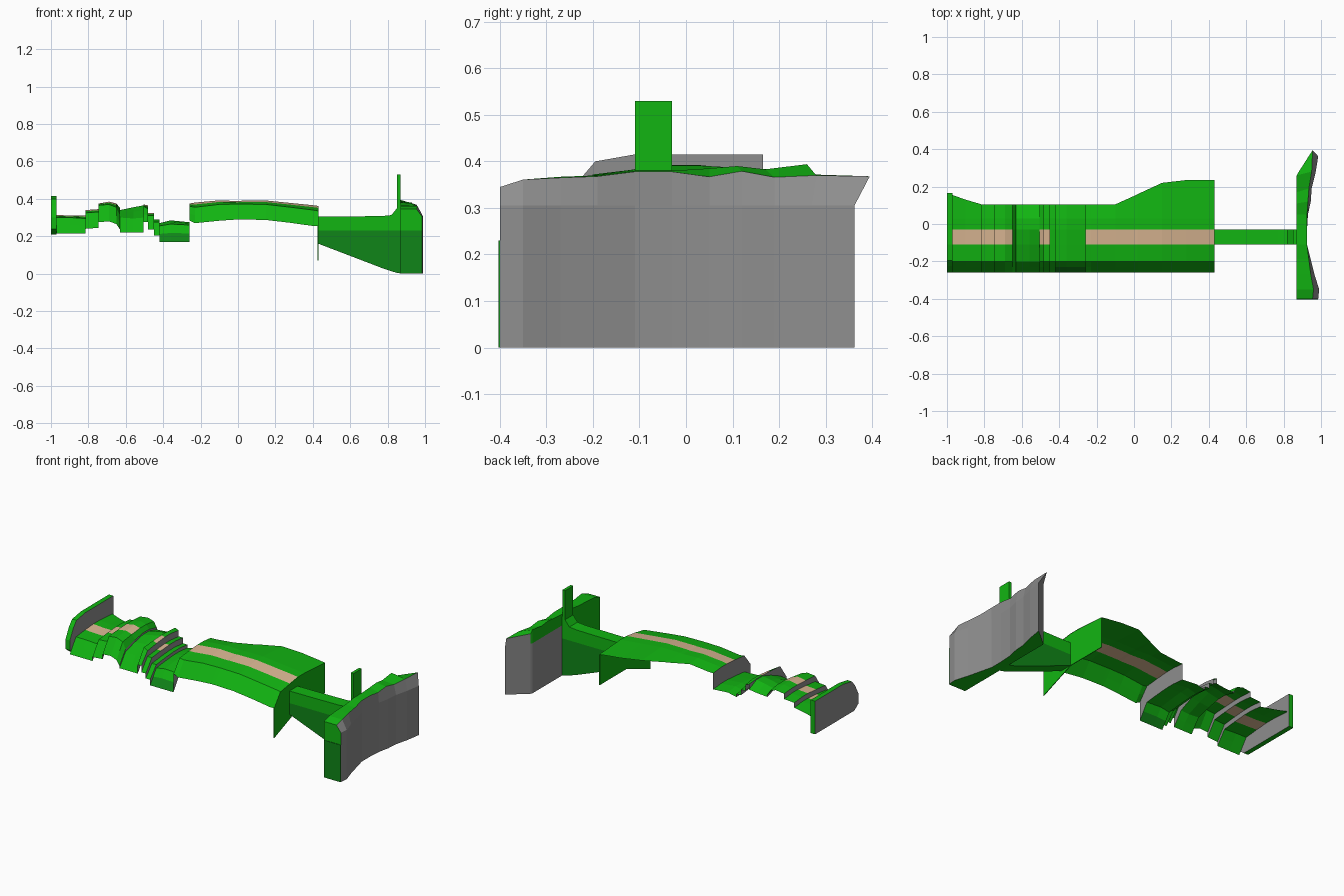
import bpy, bmesh
from mathutils import Vector

GREEN, DARK, GREY, TAN = range(4)
MATS = []
for name, col in [("grass_green", (.006, .46, .006)), ("deep_green", (.005, .235, .009)),
                  ("rock_grey", (.27, .27, .27)), ("path_tan", (.70, .47, .29))]:
    m = bpy.data.materials.new(name)
    m.diffuse_color = (*col, 1)
    MATS.append(m)


def loft(name, rings, rule, closed=False):
    """Skin a list of point rings; rule(centre, normal) picks the material."""
    bm = bmesh.new()
    vs = [[bm.verts.new(p) for p in r] for r in rings]
    n = len(rings[0])
    for a, b in zip(vs, vs[1:]):
        for i in range(n if closed else n - 1):
            j = (i + 1) % n
            bm.faces.new((a[i], b[i], b[j], a[j]))
    if closed:
        bm.faces.new(vs[0])
        bm.faces.new(vs[-1][::-1])
    bmesh.ops.remove_doubles(bm, verts=bm.verts, dist=1e-5)
    if closed:
        bmesh.ops.recalc_face_normals(bm, faces=bm.faces)
    bm.normal_update()
    for f in bm.faces:
        if not closed and f.normal.z < -.01:
            f.normal_flip()
        f.material_index = rule(f.calc_center_median(), f.normal)
    me = bpy.data.meshes.new(name)
    bm.to_mesh(me)
    bm.free()
    for m in MATS:
        me.materials.append(m)
    ob = bpy.data.objects.new(name, me)
    bpy.context.collection.objects.link(ob)
    return ob


def land(name, stations):
    """Terrain sheet: each station is x, skirt bottom, edge height, crest height, back y."""
    rings = []
    for x, b, t, c, back in stations:
        rings.append([Vector(p) for p in (
            (x, -.26, b), (x, -.23, (b + t) / 2), (x, -.2, t), (x, -.11, t + .6 * (c - t)),
            (x, -.03, c), (x, .03, c), (x, back, t + .5 * (c - t)))])

    def rule(c, n):
        if abs(n.x) > .95:
            return GREY
        on_path = -.11 < c.y < -.03 and n.z > .5
        if on_path and (c.x < -.64 or -.51 < c.x < -.45 or c.x > -.26):
            return TAN
        return DARK if c.y < -.2 and c.z < .2 else GREEN
    return loft(name, rings, rule)


# stepped terraces, lower part of the course, up to the rise at x = -.26
land("stepped_terraces", [
    (-.97, .215, .30, .315, .155), (-.9, .215, .30, .31, .13), (-.815, .215, .295, .31, .105),
    (-.815, .24, .325, .34, .105), (-.745, .245, .33, .345, .105),
    (-.745, .275, .365, .375, .105), (-.69, .28, .37, .385, .105), (-.65, .265, .355, .375, .105),
    (-.63, .235, .315, .35, .105),
    (-.63, .22, .30, .34, .105), (-.56, .22, .295, .355, .105), (-.505, .22, .30, .365, .105),
    (-.505, .275, .36, .37, .105), (-.48, .275, .345, .365, .105),
    (-.48, .235, .31, .325, .105), (-.45, .235, .31, .325, .105),
    (-.45, .205, .275, .29, .105), (-.42, .205, .275, .29, .105),
    (-.42, .17, .255, .27, .105), (-.36, .17, .265, .285, .105), (-.26, .17, .26, .275, .105),
    (-.26, .285, .36, .375, .105)])

# main arched plateau, widening towards the gorge
land("arched_plateau", [
    (-.26, .285, .36, .375, .105), (-.23, .27, .355, .38, .105), (-.1, .283, .37, .392, .105),
    (0, .29, .372, .388, .15), (.02, .29, .372, .39, .16), (.15, .287, .37, .391, .22),
    (.28, .272, .355, .378, .235), (.4, .255, .34, .366, .235), (.43, .255, .335, .362, .235)])


def flat_plate(name, x0, x1, outline, rule):
    return loft(name, [[(x, y, z) for y, z in outline] for x in (x0, x1)], rule, True)


# end cliff under the plateau
flat_plate("plateau_end_cliff", .426, .43,
           [(-.26, .07), (-.03, .16), (.235, .16), (.235, .348), (.03, .36),
            (-.03, .36), (-.2, .333), (-.26, .255)], lambda c, n: GREEN)

# far end plate with grey sides
flat_plate("far_end_wall", -1, -.97,
           [(.165, .21), (-.22, .21), (-.26, .24), (-.26, .30), (-.225, .365), (-.195, .40),
            (-.11, .415), (.165, .415)],
           lambda c, n: GREY if abs(n.x) > .9 else GREEN)


# causeway joining plateau and big wall, upper band light and lower band deep
def band(c, n):
    return DARK if abs(n.y) > .7 and c.z < .23 else GREEN


rings = []
for x, bot, top in [(.43, .16, .305), (.6, .095, .306), (.77, .03, .308), (.82, .013, .313),
                    (.85, .004, .35), (.88, 0, .372)]:
    rings.append([(x, -.11, bot), (x, -.11, .23), (x, -.11, top),
                  (x, -.03, top), (x, -.03, .23), (x, -.03, bot)])
loft("causeway", rings, band, True)

# upright marker post
flat_plate("marker_post", .85, .868, [(-.11, .34), (-.03, .34), (-.03, .53), (-.11, .53)],
           lambda c, n: GREEN)

# big end wall: y, left x, right base x, right top x, right top z, left top z, left y, base y
rings = []
for y, xl, xb, xt, zt, zl, yl, yb in [
        (-.40, .87, .985, .955, .345, .345, -.40, -.40), (-.35, .87, .99, .96, .361, .361, -.35, -.35),
        (-.27, .87, .965, .945, .365, .367, -.27, -.27), (-.19, .87, .945, .935, .368, .37, -.19, -.19),
        (-.11, .87, .925, .925, .378, .38, -.11, -.11), (-.03, .87, .925, .925, .378, .38, -.03, -.03),
        (.05, .87, .93, .925, .367, .385, .05, .05), (.12, .87, .945, .93, .379, .39, .11, .12),
        (.19, .87, .95, .935, .366, .383, .17, .19), (.28, .87, .97, .95, .37, .394, .26, .27),
        (.395, .875, .985, .955, .368, .372, .27, .362)]:
    rings.append([(xl, yl, 0), (xl, yl, .23), (xl, yl, .31), (xl, yl, zl),
                  (xt, y, zt), (xb, yb, .305), (xb, yb, 0)])


def wall_rule(c, n):
    if n.x > .35 and n.z < .9:
        return GREY
    if n.y > .5:
        return GREY
    if n.x < -.7 and c.y > -.11 and c.z < .31:
        return GREY
    return GREEN


loft("big_end_wall", rings, wall_rule, True)

# deep coloured lower panel on the front end of the wall
loft("wall_front_panel", [[(.87, y, 0), (.985, y, 0), (.985, y, .23), (.87, y, .23)]
                          for y in (-.403, -.399)], lambda c, n: DARK, True)
